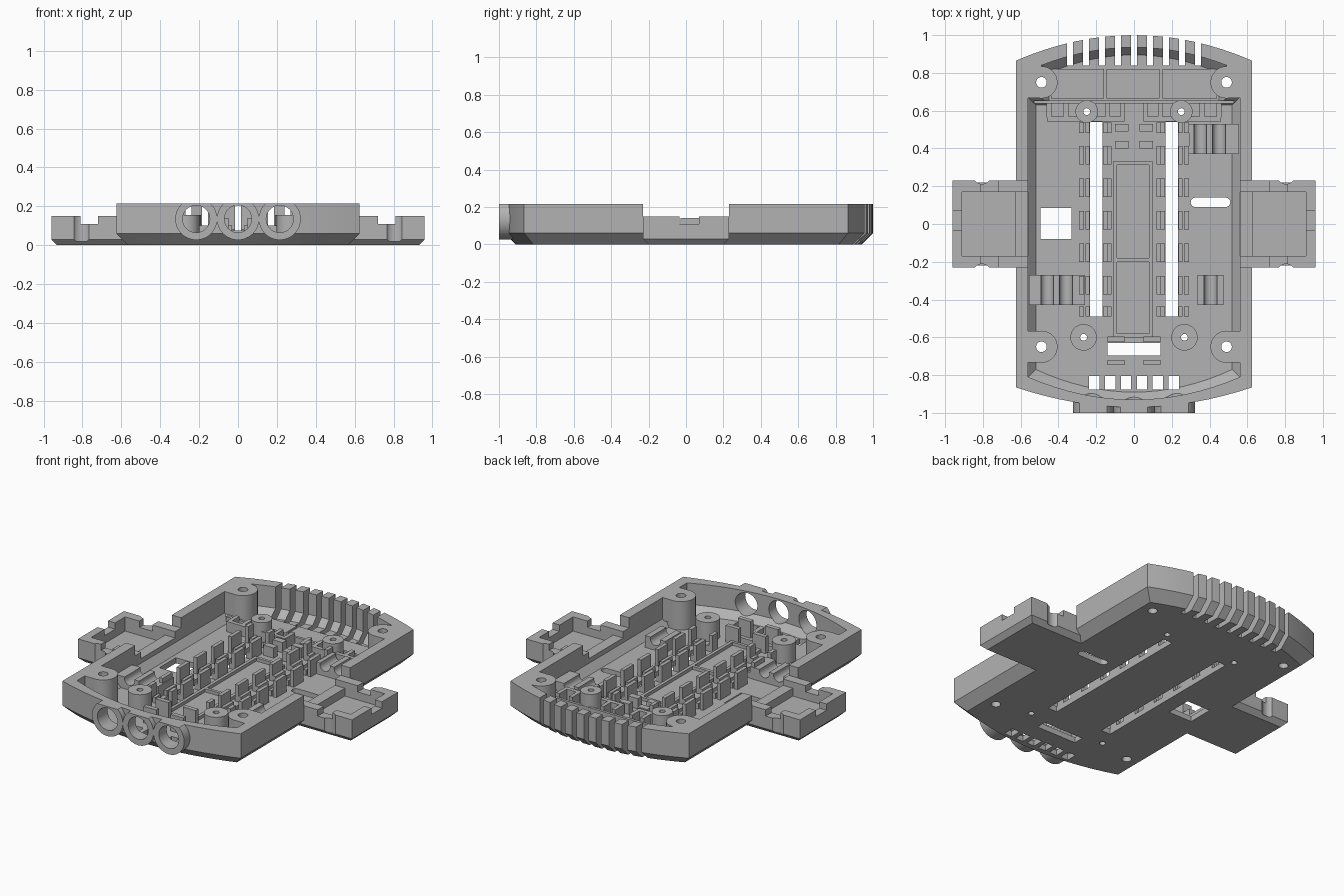
import bpy, bmesh, math
from mathutils import Matrix, Vector

cube = bpy.data.objects.get("Cube")
if cube:
    bpy.data.objects.remove(cube)

grey = bpy.data.materials.new("plain_grey")
grey.use_nodes = True
colour = (0.45, 0.45, 0.45, 1)
grey.diffuse_color = colour
grey.node_tree.nodes["Principled BSDF"].inputs["Base Color"].default_value = colour

FLOOR, TOP = 0.035, 0.215


def add_box(bm, x0, x1, y0, y1, z0, z1):
    size = (abs(x1 - x0), y1 - y0, z1 - z0)
    mid = Vector((x0 + x1, y0 + y1, z0 + z1)) / 2
    bmesh.ops.create_cube(bm, size=1, matrix=Matrix.Translation(mid) @ Matrix.Diagonal((*size, 1)))


def add_cyl(bm, x, y, z, r, depth, axis="Z", segs=32):
    turn = Matrix.Rotation(math.pi / 2, 4, "X") if axis == "Y" else Matrix()
    bmesh.ops.create_cone(bm, cap_ends=True, segments=segs, radius1=r, radius2=r, depth=depth,
                          matrix=Matrix.Translation((x, y, z)) @ turn)


def add_loft(bm, levels):
    """Skin a stack of (outline, z) levels and cap both ends."""
    rings = [[bm.verts.new((x, y, z)) for x, y in pts] for pts, z in levels]
    n = len(rings[0])
    faces = [bm.faces.new(rings[0]), bm.faces.new(rings[-1])]
    for a, b in zip(rings, rings[1:]):
        for i in range(n):
            faces.append(bm.faces.new((a[i], a[(i + 1) % n], b[(i + 1) % n], b[i])))
    bmesh.ops.recalc_face_normals(bm, faces=faces)


def make(name, bm):
    mesh = bpy.data.meshes.new(name)
    bm.to_mesh(mesh)
    bm.free()
    mesh.materials.append(grey)
    obj = bpy.data.objects.new(name, mesh)
    bpy.context.collection.objects.link(obj)
    return obj


def boolean(obj, bm, operation="DIFFERENCE"):
    """Apply one boolean and discard the cutter."""
    tool = make("cutter", bm)
    mod = obj.modifiers.new("cut", "BOOLEAN")
    mod.operation, mod.object, mod.solver = operation, tool, "EXACT"
    dg = bpy.context.evaluated_depsgraph_get()
    mesh = bpy.data.meshes.new_from_object(obj.evaluated_get(dg))
    obj.modifiers.clear()
    obj.data = mesh
    bpy.data.objects.remove(tool)


def arc(w, corner, end, n=16):
    """Shallow bow from (w, corner) to (-w, corner) that peaks at y = end."""
    ts = [1 - 2 * i / n for i in range(n + 1)]
    return [(w * t, end + (corner - end) * t * t) for t in ts]


def hull(inset):
    w, c = 0.625 - inset, 0.865 - inset * 0.8
    return arc(w, c, 1.0 - inset) + arc(w, -c, -0.97 + inset)[::-1]


def cavity(inset):
    w, b = 0.56 - inset, 0.49 - inset
    back = [(w, 0.67 - inset), (b, 0.67 - inset)] + arc(b, 0.84 - inset, 0.935 - inset)
    return back + [(-b, 0.67 - inset), (-w, 0.67 - inset)] + \
        arc(w, -0.81 + inset, -0.93 + inset)[::-1]


# Shell: chamfered hull with three round front bosses
bm = bmesh.new()
add_loft(bm, [(hull(0.06), 0), (hull(0), 0.06), (hull(0), TOP)])
shell = make("shell", bm)
PORTS = (-0.215, 0, 0.215)
for x in PORTS:
    bm = bmesh.new()
    add_cyl(bm, x, -0.95, 0.135, 0.108, 0.1, "Y", 48)
    boolean(shell, bm, "UNION")
bm = bmesh.new()
add_box(bm, -1, 1, -1.1, 1.1, TOP, 0.4)
boolean(shell, bm)

# Hollow inside with a sloped foot
bm = bmesh.new()
add_loft(bm, [(cavity(0.04), FLOOR), (cavity(0), 0.08), (cavity(0), 0.4)])
boolean(shell, bm)

# Corner screw posts joined to the walls
POSTS = [(s * 0.49, y) for s in (-1, 1) for y in (-0.65, 0.75)]
for x, y in POSTS:
    bm = bmesh.new()
    add_cyl(bm, x, y, (0.02 + TOP) / 2, 0.085, TOP - 0.02)
    boolean(shell, bm, "UNION")
    s = math.copysign(1, x)
    bm = bmesh.new()
    add_box(bm, min(x, s * 0.59), max(x, s * 0.59), y - 0.084, y + 0.084, 0.07, TOP)
    boolean(shell, bm, "UNION")

# All openings through the shell
SMALL_POSTS = [(s * x, y, r) for s in (-1, 1) for x, y, r in ((0.267, -0.6, 0.07), (0.25, 0.595, 0.06))]
bm = bmesh.new()
for x, y in POSTS:
    add_cyl(bm, x, y, 0.1, 0.028, 0.5)
for x, y, r in SMALL_POSTS:
    add_cyl(bm, x, y, 0.1, 0.018, 0.5, segs=20)
for x in PORTS:
    add_cyl(bm, x, -0.95, 0.135, 0.07, 0.2, "Y")
for i in range(9):
    x = (i - 4) * 0.085
    add_box(bm, x - 0.016, x + 0.016, 0.84, 1.1, -0.1, 0.4)
for i in range(6):
    x = (i - 2.5) * 0.084
    add_box(bm, x - 0.027, x + 0.027, -0.875, -0.805, -0.1, 0.06)
for s in (-1, 1):
    add_box(bm, s * 0.2 - 0.032, s * 0.2 + 0.032, -0.49, 0.54, -0.1, 0.1)
    add_box(bm, s * 0.615 - 0.1, s * 0.615 + 0.1, -0.23, 0.23, 0.11, 0.4)
add_box(bm, -0.495, -0.33, -0.08, 0.085, -0.1, 0.1)
add_box(bm, -0.14, 0.14, -0.695, -0.63, -0.1, 0.1)
ends = [(cx + 0.025 * math.cos(a), 0.115 + 0.025 * math.sin(a))
        for cx, a0 in ((0.485, -math.pi / 2), (0.325, math.pi / 2))
        for a in [a0 + math.pi * k / 8 for k in range(9)]]
add_loft(bm, [(ends, -0.1), (ends, 0.1)])
boolean(shell, bm)


# Side trays with notched rims
def tray_outline(s, inset):
    x, y = 0.96 - inset, 0.23 - inset
    return [(s * 0.56, -y), (s * x, -y), (s * x, y), (s * 0.56, y)]


objects = [shell]
for s, side in ((1, "left"), (-1, "right")):
    bm = bmesh.new()
    add_loft(bm, [(tray_outline(s, 0.03), 0), (tray_outline(s, 0), 0.03), (tray_outline(s, 0), 0.15)])
    tray = make(side + "_tray", bm)
    bm = bmesh.new()
    add_box(bm, *sorted((s * 0.63, s * 0.91)), -0.17, 0.17, 0.06, 0.3)
    for e in (-1, 1):
        add_cyl(bm, s * 0.805, e * 0.262, 0.1, 0.05, 0.16)
    boolean(tray, bm)
    bm = bmesh.new()
    add_box(bm, *sorted((s * 0.5, s * 0.65)), -0.17, 0.17, 0.11, 0.3)
    add_box(bm, *sorted((s * 0.88, s * 1.1)), -0.035, 0.07, 0.11, 0.3)
    add_box(bm, *sorted((s * 0.72, s * 0.81)), -0.3, 0.3, 0.11, 0.3)
    boolean(tray, bm)
    objects.append(tray)

# Small screw posts
for i, (x, y, r) in enumerate(SMALL_POSTS):
    bm = bmesh.new()
    add_cyl(bm, x, y, 0.09, r, 0.13)
    post = make("small_post_%d" % i, bm)
    bm = bmesh.new()
    add_cyl(bm, x, y, 0.1, 0.018, 0.4, segs=20)
    boolean(post, bm)
    objects.append(post)

# Clips along the two long slots
bm = bmesh.new()
spans = [(0.02 + 0.172 * k, 0.05) for k in range(-2, 3)] + [(0.51, 0.027), (-0.463, 0.027)]
for s in (-1, 1):
    for y, half in spans:
        for x in (0.132, 0.278):
            add_box(bm, s * x - 0.012, s * x + 0.012, y - half, y + half, 0.02, 0.14)
        for x in (0.154, 0.246):
            add_box(bm, s * x - 0.01, s * x + 0.01, y - half, y + half, 0.02, 0.07)
objects.append(make("slot_clips", bm))

# Ribbed frame down the middle
bm = bmesh.new()
for x in (-0.1, 0.09):
    add_box(bm, x - 0.01, x + 0.01, -0.6, 0.33, 0.02, 0.055)
for y in (-0.59, -0.19, 0.322):
    add_box(bm, -0.09, 0.08, y - 0.01, y + 0.01, 0.02, 0.055)
objects.append(make("centre_frame", bm))

# Switch holder by the front opening and small clips behind the frame
bm = bmesh.new()
for s in (-1, 1):
    for y in (-0.733, -0.61):
        add_box(bm, s * 0.095 - 0.045, s * 0.095 + 0.045, y - 0.014, y + 0.014, 0.02, 0.14)
    for y in (0.42, 0.51):
        add_box(bm, s * 0.065 - 0.035, s * 0.065 + 0.035, y - 0.02, y + 0.02, 0.02, 0.1)
objects.append(make("holder_clips", bm))

# Cross ribs, brackets and rear floor panels
bm = bmesh.new()
add_box(bm, -0.53, 0.53, 0.638, 0.655, 0.02, 0.075)
for s in (-1, 1):
    add_box(bm, s * 0.255 - 0.205, s * 0.255 + 0.205, 0.542, 0.568, 0.02, 0.1)
    for x in (0.06, 0.14, 0.36, 0.45):
        add_box(bm, s * x - 0.012, s * x + 0.012, 0.565, 0.64, 0.02, 0.1)
for x0, x1 in ((-0.44, -0.16), (-0.145, 0.135), (0.15, 0.44)):
    add_box(bm, x0, x1, 0.665, 0.82, 0.02, 0.045)
objects.append(make("rear_ribs", bm))

# Cable cradles with round grooves running front to back
cradles = [("rear_left_cradle", 0.29, 0.555, 0.37, (0.35, 0.45)),
           ("front_left_cradle", 0.335, 0.475, -0.43, (0.405,)),
           ("front_right_cradle", -0.555, -0.26, -0.43, (-0.46, -0.36))]
for name, x0, x1, y, grooves in cradles:
    bm = bmesh.new()
    add_box(bm, x0, x1, y, y + 0.16, 0.02, 0.11)
    cradle = make(name, bm)
    bm = bmesh.new()
    for x in grooves:
        add_cyl(bm, x, y + 0.08, 0.1, 0.035, 0.4, "Y", 24)
    boolean(cradle, bm)
    objects.append(cradle)

bpy.ops.object.select_all(action="DESELECT")
for obj in objects:
    obj.select_set(True)
bpy.context.view_layer.objects.active = shell
bpy.ops.object.shade_smooth_by_angle(angle=math.radians(25))
